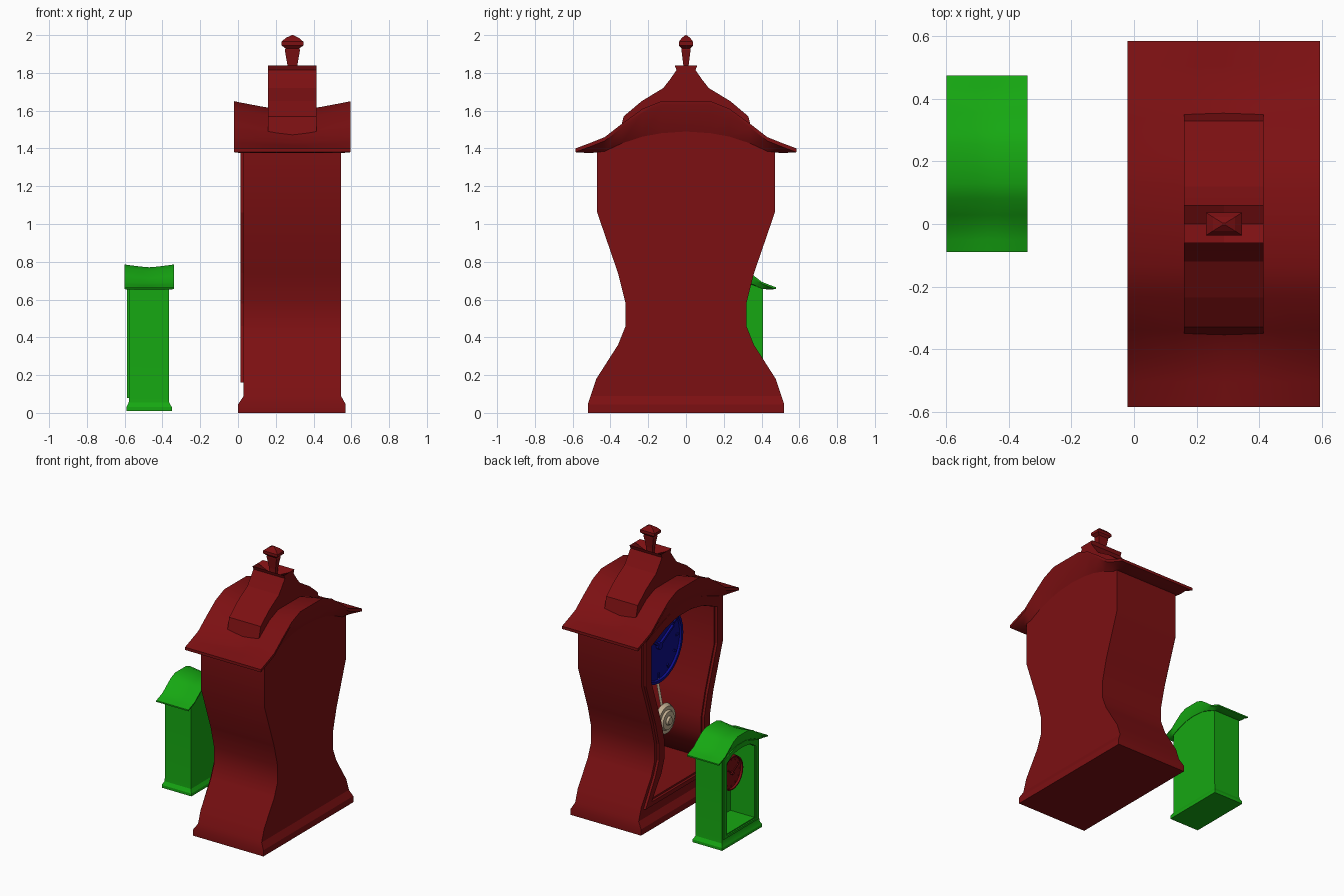
import bpy, bmesh, math
from mathutils import Matrix, Vector

if "Cube" in bpy.data.objects:
    bpy.data.objects.remove(bpy.data.objects["Cube"])


def material(name, rgb):
    m = bpy.data.materials.new(name)
    m.diffuse_color = (*rgb, 1)
    m.use_nodes = True
    m.node_tree.nodes["Principled BSDF"].inputs["Base Color"].default_value = m.diffuse_color
    return m


RED = material("red", (0.2, 0.005, 0.006))
GREEN = material("green", (0.008, 0.39, 0.006))
BLUE = material("blue", (0.004, 0.004, 0.25))
BRASS = material("brass", (0.55, 0.43, 0.29))


def finish(bm, name, mat=None, smooth=None):
    bmesh.ops.recalc_face_normals(bm, faces=bm.faces[:])
    me = bpy.data.meshes.new(name)
    bm.to_mesh(me)
    bm.free()
    ob = bpy.data.objects.new(name, me)
    bpy.context.collection.objects.link(ob)
    if mat:
        me.materials.append(mat)
    if smooth:
        shade(ob, smooth)
    return ob


def shade(ob, angle):
    bpy.ops.object.select_all(action='DESELECT')
    bpy.context.view_layer.objects.active = ob
    ob.select_set(True)
    bpy.ops.object.shade_smooth_by_angle(angle=math.radians(angle))


def skin(bm, rings):
    """Join closed rings of vertices and cap both ends."""
    n = len(rings[0])
    for a, b in zip(rings, rings[1:]):
        for i in range(n):
            j = (i + 1) % n
            bm.faces.new((a[i], a[j], b[j], b[i]))
    bm.faces.new(rings[0])
    bm.faces.new(rings[-1])


def loft(name, levels, mat=None, cx=0.0, cy=0.0):
    """Stack of rectangles, each level is (x0, x1, half_y, z)."""
    bm = bmesh.new()
    skin(bm, [[bm.verts.new((cx + x, cy + y, z))
               for x, y in ((a, -h), (b, -h), (b, h), (a, h))] for a, b, h, z in levels])
    return finish(bm, name, mat)


def mirrored(half):
    """Half outline (ending at y = 0) to full width."""
    return half + [(-y, z) for y, z in reversed(half) if y > 0]


def cut(ob, cutter):
    m = ob.modifiers.new("opening", 'BOOLEAN')
    m.object, m.operation, m.solver = cutter, 'DIFFERENCE', 'EXACT'
    bpy.context.view_layer.objects.active = ob
    bpy.ops.object.modifier_apply(modifier=m.name)
    bpy.data.objects.remove(cutter)


def disc(name, x, y, z, r, depth, mat, r2=None, sides=32):
    """Disc facing -x; r2 is the radius of the front face."""
    bm = bmesh.new()
    bmesh.ops.create_cone(bm, cap_ends=True, segments=sides, radius1=r,
                          radius2=r if r2 is None else r2, depth=depth,
                          matrix=Matrix.Translation((x, y, z)) @ Matrix.Rotation(-math.pi / 2, 4, 'Y'))
    return finish(bm, name, mat, 35)


def bar(name, p, q, w, mat):
    """Slim square bar between two points."""
    p, q = Vector(p), Vector(q)
    rot = (q - p).to_track_quat('Z', 'Y').to_matrix().to_4x4()
    bm = bmesh.new()
    bmesh.ops.create_cube(bm, size=1, matrix=Matrix.Translation((p + q) / 2) @ rot
                          @ Matrix.Diagonal((w, w, (q - p).length, 1)))
    return finish(bm, name, mat)


def case(tag, base, upper, opening, x0, xf, x1, xin, rim, inset, bottom, mat, cx=0, cy=0):
    """Hollow case with a raised frame round the opening on the -x side."""
    body = loft(tag + "_case", base + [(xf, x1, h, z) for h, z in upper], mat, cx, cy)
    inner = [(xf - 0.1, xin, h - rim, z) for h, z in opening]
    inner[0] = (*inner[0][:3], inner[0][3] + rim)
    inner[-1] = (*inner[-1][:3], inner[-1][3] - rim)
    cut(body, loft("cutter", inner, None, cx, cy))
    shade(body, 25)
    frame = loft(tag + "_door_frame", [(x0, xf, upper[0][0] - inset, bottom)]
                 + [(x0, xf, h - inset, z) for h, z in upper[1:]], mat, cx, cy)
    cut(frame, loft("cutter", [(x0 - 0.1, xf + 0.1, h, z) for h, z in opening], None, cx, cy))


def roof(name, k, x0, x1, eave, dip, over, mat, cy=0):
    """Curved saddle roof with coved overhanging ends; k scales the outline."""
    top = [(.585, 0), (.505, .03), (.43, .06), (.34, .13), (.23, .21), (.13, .25), (0, .25)]
    low = [-.02, -.025, -.015, .03, .07, .09, .1]
    xs = [x0, x0 + over[0]] + [x0 + (x1 - x0) * i / 8 for i in range(2, 7)] + [x1 - over[1], x1]
    bm = bmesh.new()
    rings = []
    for x in xs:
        t = abs(2 * (x - x0) / (x1 - x0) - 1)
        end = x in (x0, x1)
        under = [(y, z - .02 if end else b) for (y, z), b in zip(top, low)]
        ring = []
        for y, z in mirrored(top) + mirrored(under)[::-1]:
            sag = dip * min(1, max(0, z) / .1) * (1 - t ** 1.3)
            ring.append(bm.verts.new((x, cy + y * k, eave + z * k - sag)))
        rings.append(ring)
    skin(bm, rings)
    return finish(bm, name, mat, 30)


def dial(tag, x, y, z, r, mat, back):
    """Clock face with rim, hour marks, hands and the movement behind."""
    disc(tag + "_dial", x, y, z, r, 0.02, mat)
    bm = bmesh.new()
    prof = [(0, r * .9), (-.025, r * .92), (-.025, r * .99), (0, r * 1.02)]
    rings = [[bm.verts.new((x + dx, y + q * math.cos(a), z + q * math.sin(a))) for dx, q in prof]
             for a in (i * math.tau / 32 for i in range(32))]
    for i in range(32):
        a, b = rings[i], rings[(i + 1) % 32]
        for j in range(4):
            k = (j + 1) % 4
            bm.faces.new((a[j], a[k], b[k], b[j]))
    finish(bm, tag + "_dial_rim", mat, 35)
    for i in range(12):
        c, s = math.cos(i * math.tau / 12), math.sin(i * math.tau / 12)
        bar(tag + "_hour_mark", (x - .012, y + c * r * .74, z + s * r * .74),
            (x - .012, y + c * r * .85, z + s * r * .85), r * .05, mat)
    for part, ang, ln in (("hour_hand", 2.5, .45), ("minute_hand", .5, .68)):
        bar(tag + "_" + part, (x - .018, y, z),
            (x - .018, y - math.cos(ang) * r * ln, z + math.sin(ang) * r * ln), r * .06, mat)
    disc(tag + "_hand_hub", x - .02, y, z, r * .09, .02, mat, sides=12)
    disc(tag + "_movement", (x + back) / 2, y, z, r * .45, back - x, mat, sides=16)


# Large waisted clock: case, door frame and roof
waist = [(.475, .18), (.36, .36), (.32, .46), (.32, .58), (.36, .74), (.47, 1.06), (.47, 1.385),
         (.3, 1.45), (.12, 1.51)]
hole = [(.38, .19), (.265, .36), (.23, .46), (.23, .58), (.27, .74), (.38, 1.06), (.38, 1.33),
        (.22, 1.4), (.08, 1.43)]
case("large", [(0, .57, .52, 0), (0, .57, .52, .045), (.03, .545, .505, .09)], waist, hole,
     .012, .03, .545, .5, .012, .025, .16, RED)
roof("large_roof", 1, -.02, .595, 1.4, .05, (.035, .05), RED)

# Roof crest with a sunken top, and finial
crest = [(.355, 1.47), (.33, 1.57), (.235, 1.65), (.12, 1.72), (.085, 1.765), (.05, 1.815),
         (.06, 1.84), (0, 1.84)]
bm = bmesh.new()
skin(bm, [[bm.verts.new((x, y, z - (sink if y == 0 else 0))) for y, z in mirrored(crest)]
          for x, sink in ((.16, 0), (.288, .06), (.415, 0))])
finish(bm, "roof_crest", RED)
loft("finial", [(-a, a, b, z) for a, b, z in
                ((.022, .012, 1.775), (.026, .014, 1.84), (.04, .024, 1.92), (.036, .024, 1.93),
                 (.058, .037, 1.945), (.058, .037, 1.965), (.035, .022, 1.985), (.004, .003, 2))],
     RED, .288)

# Large dial and pendulum
dial("large", .235, 0, 1.135, .272, BLUE, .51)
bar("pendulum_rod", (.25, .01, 1.0), (.2, -.03, .6), .018, BRASS)
disc("pendulum_bob", .19, -.03, .59, .112, .03, BRASS, .098)
disc("pendulum_ring", .17, -.03, .59, .075, .02, BRASS, .065)
disc("pendulum_boss", .155, -.03, .59, .035, .02, BRASS, .025)

# Small straight clock
CX, CY = -.4725, .193
case("small", [(-.118, .122, .232, .01), (-.118, .122, .232, .03), (-.106, .108, .217, .055)],
     [(.215, .09), (.215, .658), (.14, .685), (.06, .712)],
     [(.168, .095), (.168, .625), (.1, .665), (.03, .675)],
     -.114, -.104, .108, .09, .007, .012, .08, GREEN, CX, CY)
roof("small_roof", .483, -.6, -.34, .665, .015, (.017, .022), GREEN, CY)
dial("small", -.49, CY, .47, .122, RED, -.38)
